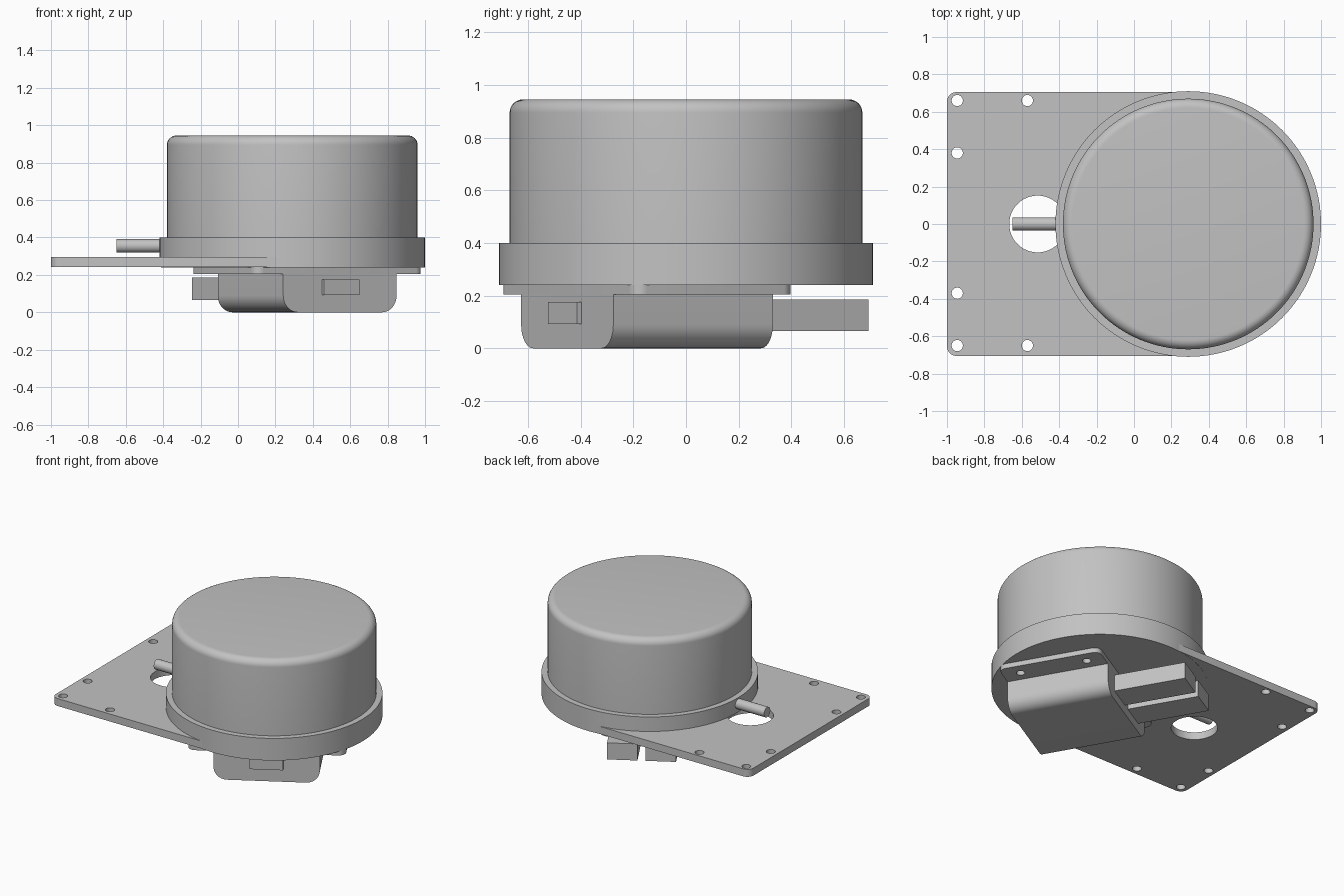
import bpy, bmesh
from math import sin, cos, pi, radians
from mathutils import Matrix, Vector

cube = bpy.data.objects.get("Cube")
if cube:
    bpy.data.objects.remove(cube, do_unlink=True)

grey = bpy.data.materials.new("light_grey")
grey.use_nodes = True
grey.diffuse_color = (0.54, 0.54, 0.54, 1)
grey.node_tree.nodes["Principled BSDF"].inputs["Base Color"].default_value = (0.54, 0.54, 0.54, 1)


def arc(cx, cy, r, start, end, n):
    """Points along an arc, angles in degrees."""
    angles = [radians(start + (end - start) * i / n) for i in range(n + 1)]
    return [(cx + r * cos(t), cy + r * sin(t)) for t in angles]


def circle(cx, cy, r, n=32):
    return arc(cx, cy, r, 0, 360, n)[:-1]


def rect(x0, x1, y0, y1):
    return [(x0, y0), (x1, y0), (x1, y1), (x0, y1)]


def prism(name, outline, z0, z1, matrix=Matrix()):
    """Extrude a flat outline from z0 to z1, then place it with a matrix."""
    bm = bmesh.new()
    face = bm.faces.new([bm.verts.new((x, y, z0)) for x, y in outline])
    top = bmesh.ops.extrude_face_region(bm, geom=[face])
    moved = [v for v in top["geom"] if isinstance(v, bmesh.types.BMVert)]
    bmesh.ops.translate(bm, verts=moved, vec=(0, 0, z1 - z0))
    bm.transform(matrix)
    bmesh.ops.recalc_face_normals(bm, faces=bm.faces)
    mesh = bpy.data.meshes.new(name)
    bm.to_mesh(mesh)
    bm.free()
    obj = bpy.data.objects.new(name, mesh)
    obj.data.materials.append(grey)
    bpy.context.collection.objects.link(obj)
    return obj


def select(obj):
    bpy.ops.object.select_all(action='DESELECT')
    obj.select_set(True)
    bpy.context.view_layer.objects.active = obj


def cut(obj, cutter):
    cutter.hide_render = True
    mod = obj.modifiers.new("hole", 'BOOLEAN')
    mod.operation = 'DIFFERENCE'
    mod.solver = 'EXACT'
    mod.object = cutter
    select(obj)
    bpy.ops.object.modifier_apply(modifier=mod.name)
    bpy.data.objects.remove(cutter, do_unlink=True)


def smooth(obj, angle=30):
    select(obj)
    bpy.ops.object.shade_smooth_by_angle(angle=radians(angle))


CX = 0.29  # housing axis

# Mounting plate with rounded outer corners, screw holes and a large opening
outline = [(CX, -0.705), (CX, 0.705)]
outline += arc(-0.95, 0.655, 0.05, 90, 180, 8) + arc(-0.95, -0.655, 0.05, 180, 270, 8)
plate = prism("mounting_plate", outline, 0.241, 0.295)
for x, y in [(-0.945, 0.66), (-0.945, 0.38), (-0.945, -0.37), (-0.945, -0.65),
             (-0.57, 0.66), (-0.57, -0.65)]:
    cut(plate, prism("screw_hole", circle(x, y, 0.03, 24), 0.2, 0.35))
cut(plate, prism("opening", circle(-0.515, 0, 0.152, 48), 0.2, 0.35))
smooth(plate)

# Base ring under the housing
ring = prism("base_ring", circle(CX, 0, 0.71, 128), 0.24, 0.4)
cut(ring, prism("opening_relief", circle(-0.515, 0, 0.152, 48), 0.2, 0.295))
cut(ring, prism("underside_hole", circle(0.2, 0.36, 0.03, 24), 0.2, 0.3))
smooth(ring)

# Domed drum housing with a rounded top edge
drum = prism("drum_housing", circle(CX, 0, 0.67, 128), 0.39, 0.945)
bm = bmesh.new()
bm.from_mesh(drum.data)
rim = [e for e in bm.edges if all(v.co.z > 0.94 for v in e.verts)]
bmesh.ops.bevel(bm, geom=rim, offset=0.05, segments=8, profile=0.5, affect='EDGES')
bm.to_mesh(drum.data)
bm.free()
smooth(drum)

# Side pin pointing away from the housing
along_x = Matrix.Translation((0, 0, 0.355)) @ Matrix.Rotation(pi / 2, 4, 'Y')
smooth(prism("side_pin", circle(0, 0, 0.036), -0.65, -0.3, along_x))

# Underside unit, turned about the vertical axis
turn = Matrix.Translation((0.37, -0.148, 0)) @ Matrix.Rotation(radians(30), 4, 'Z')
upright = turn @ Matrix.Rotation(pi / 2, 4, 'X')  # profile plane stands vertical

# Flange with rounded corners and four screw holes
corners = [(0.47, 0.3, 0), (-0.47, 0.3, 90), (-0.47, -0.3, 180), (0.47, -0.3, 270)]
outline = [p for x, y, a in corners for p in arc(x, y, 0.05, a, a + 90, 8)]
flange = prism("flange", outline, 0.205, 0.242, turn)
for x in (-0.43, 0.43):
    for y in (-0.23, 0.23):
        cut(flange, prism("flange_hole", circle(x, y, 0.028, 24), 0.15, 0.238, turn))
smooth(flange)

# Connector block with rounded lower edges
profile = [(0.35, 0.21), (-0.35, 0.21)]
profile += arc(-0.26, 0.09, 0.09, 180, 270, 10) + arc(0.26, 0.09, 0.09, 270, 360, 10)
smooth(prism("connector_block", profile, -0.35, 0.35, upright))

# Raised latch on the front end, two plugs on the back end
prism("latch", rect(-0.11, 0.11, 0.092, 0.176), 0.3, 0.37, upright)
for side, x0 in (("right", -0.227), ("left", 0.027)):
    prism(side + "_plug", rect(x0, x0 + 0.2, 0.065, 0.185), -0.84, -0.3, upright)
